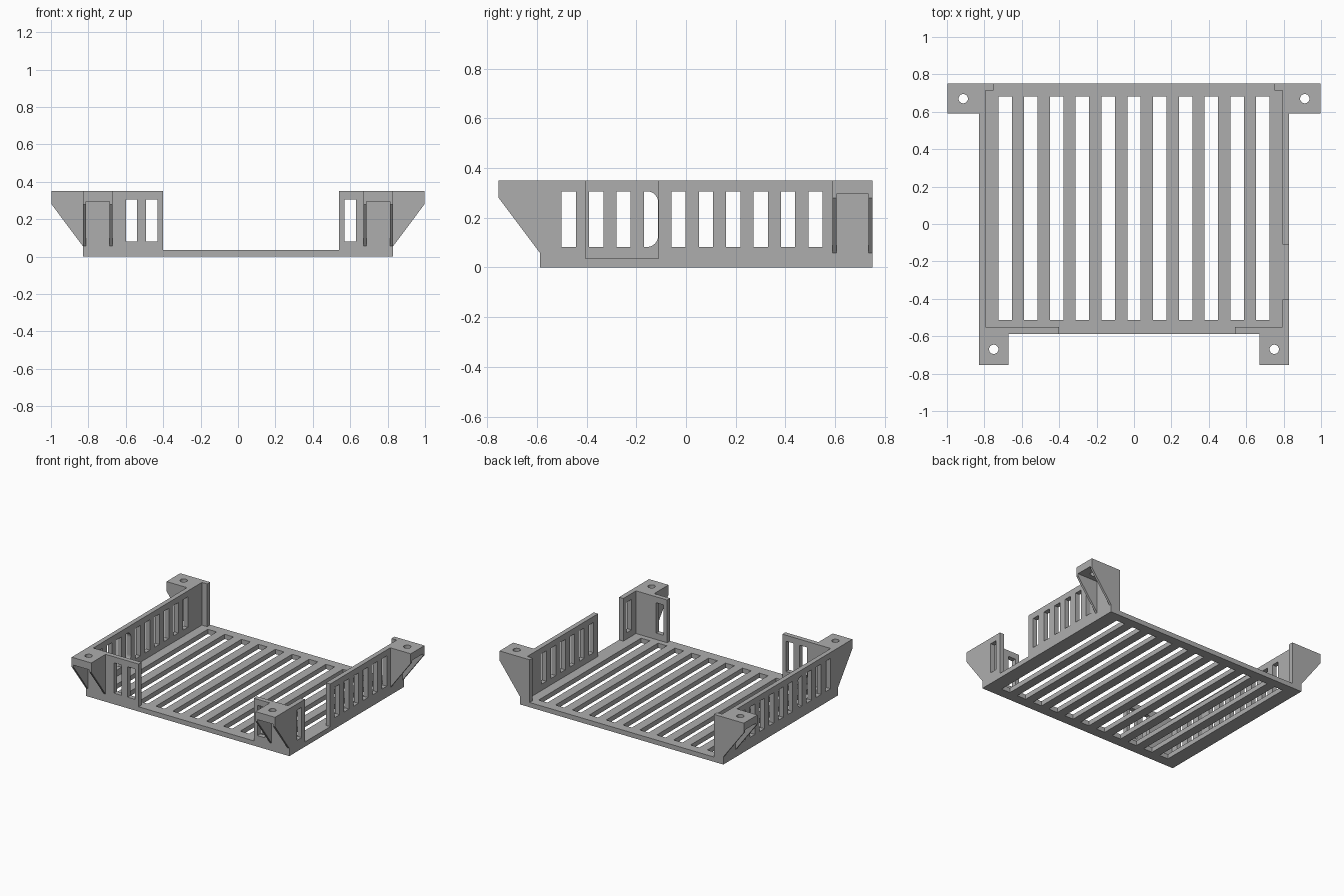
import bpy, bmesh, math
from mathutils import Matrix, Vector

cube = bpy.data.objects.get("Cube")
if cube:
    bpy.data.objects.remove(cube, do_unlink=True)

grey = bpy.data.materials.new("plain grey")
grey.use_nodes = True
grey.diffuse_color = (0.42, 0.42, 0.42, 1)
grey.node_tree.nodes["Principled BSDF"].inputs["Base Color"].default_value = (0.42, 0.42, 0.42, 1)

X, Y, Z = Vector((1, 0, 0)), Vector((0, 1, 0)), Vector((0, 0, 1))
HALF_W, FRONT, BACK = 0.83, -0.587, 0.75   # tray footprint
FLOOR, WALL, TOP = 0.035, 0.035, 0.35
SLOT_LOW, SLOT_HIGH = 0.082, 0.306


def rect(u0, u1, v0, v1):
    return [(u0, v0), (u1, v0), (u1, v1), (u0, v1)]


def circle(u, v, r, n=24):
    return [(u + r * math.cos(math.tau * i / n), v + r * math.sin(math.tau * i / n)) for i in range(n)]


def round_end_slot(u0, u1, v0, v1, r):
    """Slot whose two far corners are rounded."""
    pts = [(u0, v1), (u0, v0)]
    for cv, start in ((v0 + r, -90), (v1 - r, 0)):
        for i in range(9):
            a = math.radians(start + i * 90 / 8)
            pts.append((u1 - r + r * math.cos(a), cv + r * math.sin(a)))
    return pts


def panel(name, outline, holes, thickness, origin, u, v):
    """Flat plate with holes, drawn on axes u and v and centred on origin in depth."""
    curve = bpy.data.curves.new(name, 'CURVE')
    curve.dimensions = '2D'
    curve.fill_mode = 'BOTH'
    curve.extrude = thickness / 2
    for loop in [outline] + holes:
        spline = curve.splines.new('POLY')
        spline.points.add(len(loop) - 1)
        for point, (a, b) in zip(spline.points, loop):
            point.co = (a, b, 0, 1)
        spline.use_cyclic_u = True
    temp = bpy.data.objects.new(name + "_outline", curve)
    bpy.context.collection.objects.link(temp)
    graph = bpy.context.evaluated_depsgraph_get()
    mesh = bpy.data.meshes.new_from_object(temp.evaluated_get(graph))
    bpy.data.objects.remove(temp, do_unlink=True)
    bpy.data.curves.remove(curve)

    # Weld the shell and stand it in place
    frame = Matrix((u, v, u.cross(v))).transposed().to_4x4()
    frame.translation = origin
    bm = bmesh.new()
    bm.from_mesh(mesh)
    bmesh.ops.remove_doubles(bm, verts=bm.verts, dist=0.0001)
    bm.transform(frame)
    bmesh.ops.recalc_face_normals(bm, faces=bm.faces)
    for face in bm.faces:
        face.smooth = False
        face.material_index = 0
    bm.to_mesh(mesh)
    bm.free()
    mesh.name = name
    mesh.materials.clear()
    mesh.materials.append(grey)
    bpy.context.collection.objects.link(bpy.data.objects.new(name, mesh))


def wall_slots(first, count, pitch=0.1103, width=0.057):
    return [rect(first + i * pitch, first + i * pitch + width, SLOT_LOW, SLOT_HIGH) for i in range(count)]


# Slotted floor
floor_slots = [rect(c - 0.036, c + 0.036, -0.512, 0.683) for c in [0.1378 * i for i in range(-5, 6)]]
panel("floor", rect(-HALF_W, HALF_W, FRONT, BACK), floor_slots, FLOOR, Z * FLOOR / 2, X, Y)

# Side walls: one is whole, the other has a gap
slots = wall_slots(-0.5, 10)
near_slots, far_slots = slots[:1], slots[4:]
whole_slots = slots[:]
whole_slots[3] = round_end_slot(-0.169, -0.112, SLOT_LOW, SLOT_HIGH, 0.045)
side = X * (HALF_W - WALL / 2)
panel("right_wall", rect(FRONT, BACK, FLOOR, TOP), whole_slots, WALL, -side, Y, Z)
panel("left_wall_front", rect(FRONT, -0.405, FLOOR, TOP), near_slots, WALL, side, Y, Z)
panel("left_wall_back", rect(-0.11, BACK, FLOOR, TOP), far_slots, WALL, side, Y, Z)

# Front walls either side of the wide opening
inner = HALF_W - WALL
front_mid = Y * (FRONT + WALL / 2)
panel("front_wall_right", rect(-inner, -0.4, FLOOR, TOP), wall_slots(-0.6, 2, 0.109, 0.061), WALL, front_mid, X, Z)
panel("front_wall_left", rect(0.54, inner, FLOOR, TOP), wall_slots(0.57, 1, 0.109, 0.061), WALL, front_mid, X, Z)

# Short returns at the back corners
for label, s in (("left", 1), ("right", -1)):
    panel("back_return_" + label, rect(0.752, inner, FLOOR, TOP), [], WALL,
          Y * (BACK - WALL / 2), X * s, Z)


def mounting_lug(name, corner, out, along):
    """Drilled top plate carried by two tapered gussets."""
    reach, width, rib, plate = 0.167, 0.16, 0.016, 0.055
    gusset = [(0, 0.057), (reach, 0.28), (reach, TOP), (0, TOP)]
    for i, offset in enumerate((rib / 2, width - rib / 2)):
        panel(f"{name}_gusset_{i + 1}", gusset, [], rib, corner + along * offset, out, Z)
    panel(name + "_plate", rect(0, reach, rib, width - rib), [circle(0.083, width / 2, 0.025)],
          plate, corner + Z * (TOP - plate / 2), out, along)


# Four mounting lugs: back pair point sideways, front pair point forward
for label, s in (("left", 1), ("right", -1)):
    mounting_lug("back_lug_" + label, Vector((s * HALF_W, BACK, 0)), X * s, -Y)
    mounting_lug("front_lug_" + label, Vector((s * HALF_W, FRONT, 0)), -Y, X * -s)
